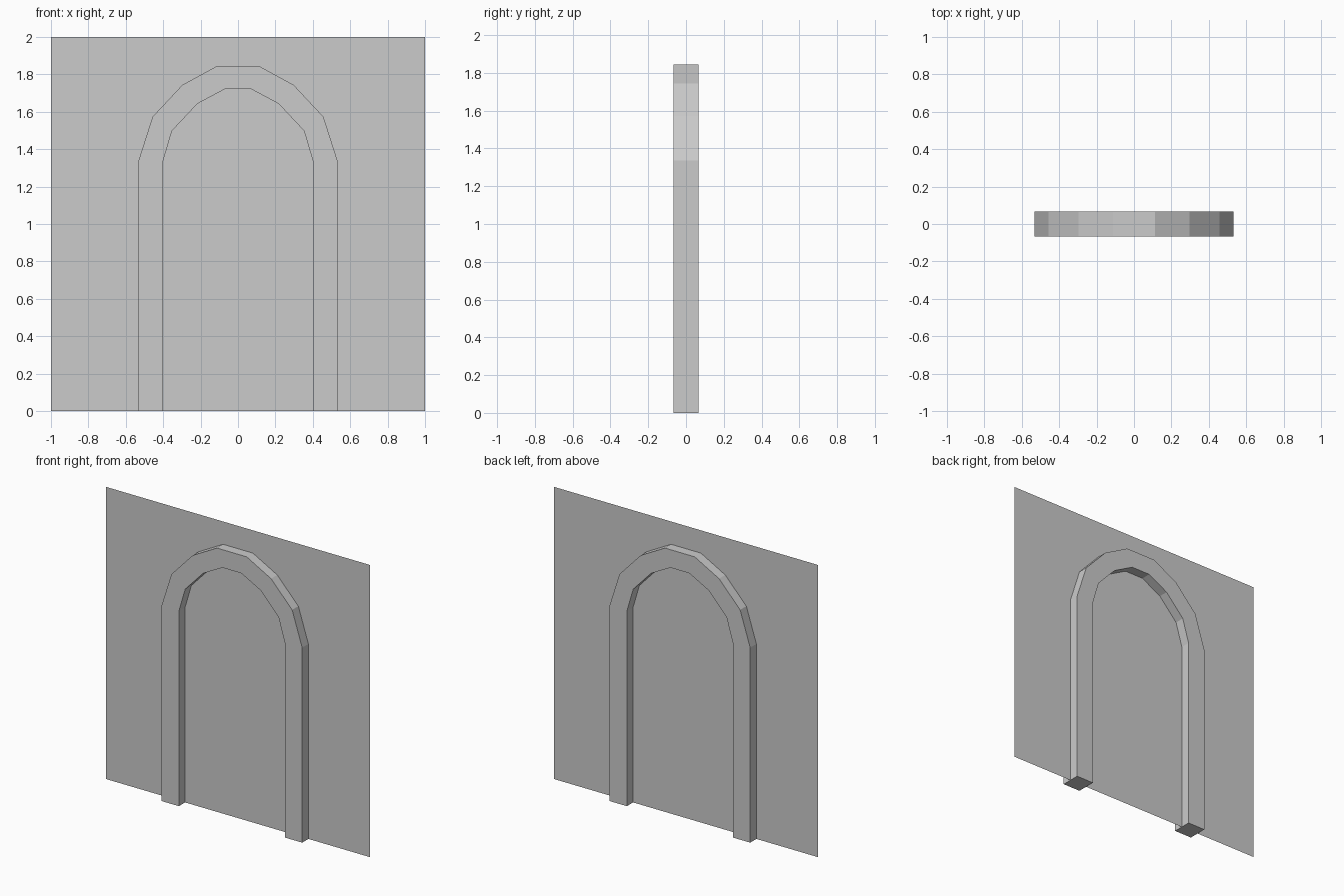
import bpy, bmesh

if "Cube" in bpy.data.objects:
    bpy.data.objects.remove(bpy.data.objects["Cube"])

HALF_DEPTH = 0.067
# Right half of the arch outlines (x, z), from floor to crown
OUTER = [(0.533, 0), (0.533, 1.335), (0.457, 1.573), (0.297, 1.744), (0.113, 1.844)]
INNER = [(0.401, 0), (0.401, 1.335), (0.353, 1.498), (0.217, 1.643), (0.071, 1.721)]


def mirrored(half):
    return half + [(-x, z) for x, z in reversed(half)]


def finish(bm, name):
    mesh = bpy.data.meshes.new(name)
    bm.to_mesh(mesh)
    bm.free()
    obj = bpy.data.objects.new(name, mesh)
    bpy.context.collection.objects.link(obj)
    return obj


# Thin wall panel filling the middle plane, facing the front
bm = bmesh.new()
bm.faces.new([bm.verts.new((x, 0, z)) for x, z in ((-1, 0), (1, 0), (1, 2), (-1, 2))])
finish(bm, "wall_panel")

# Arch moulding: a rectangular section swept along the arch, standing out on both sides
bm = bmesh.new()
rings = []
for o, i in zip(mirrored(OUTER), mirrored(INNER)):
    section = [(o, -HALF_DEPTH), (o, HALF_DEPTH), (i, HALF_DEPTH), (i, -HALF_DEPTH)]
    rings.append([bm.verts.new((p[0], y, p[1])) for p, y in section])
for a, b in zip(rings, rings[1:]):
    for k in range(4):
        n = (k + 1) % 4
        bm.faces.new((a[k], a[n], b[n], b[k]))
bm.faces.new(rings[0])
bm.faces.new(rings[-1])
bmesh.ops.recalc_face_normals(bm, faces=bm.faces)
finish(bm, "arch_frame")
